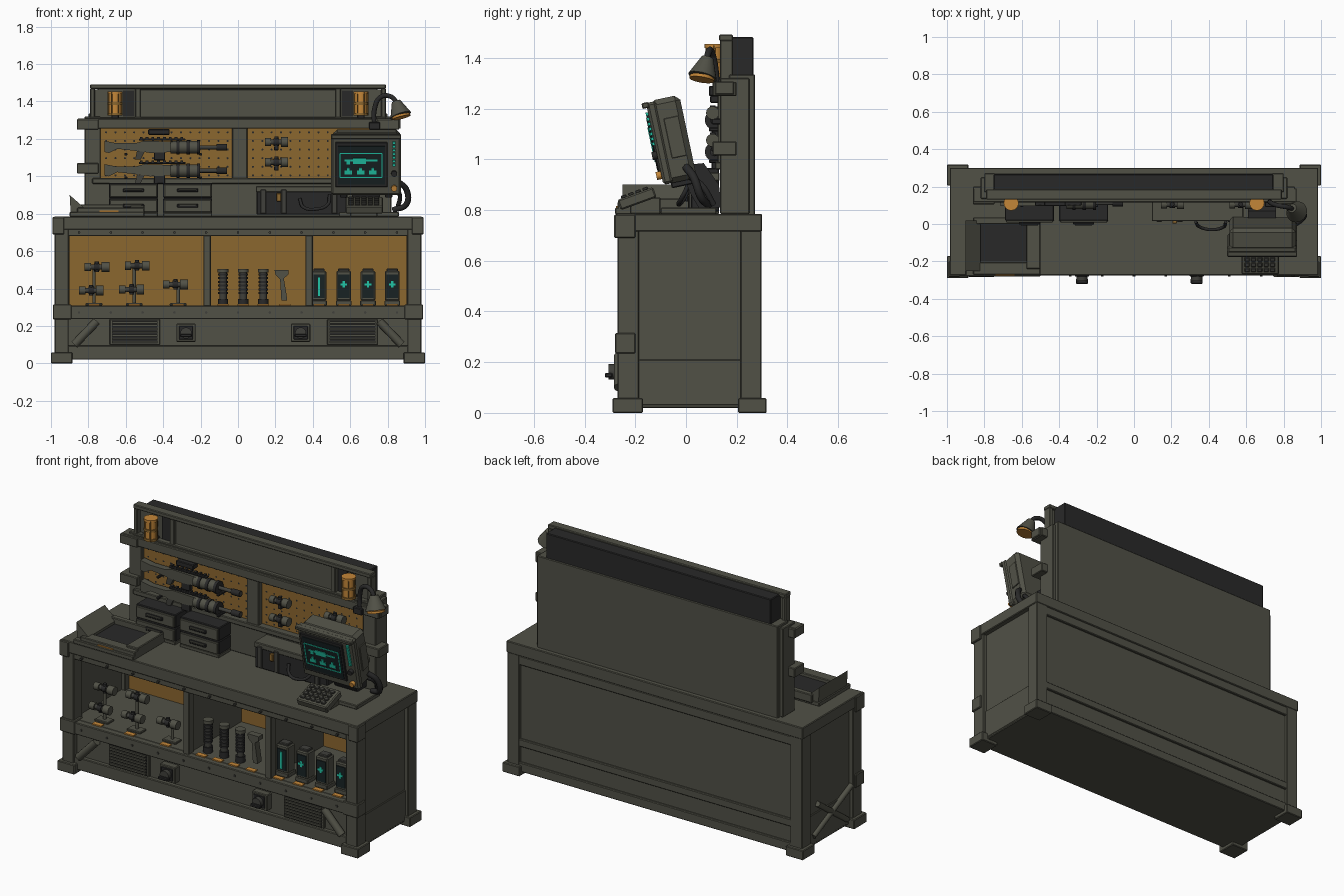
import bpy, bmesh, math
from mathutils import Matrix, Vector

if "Cube" in bpy.data.objects:
    bpy.data.objects.remove(bpy.data.objects["Cube"])

def material(name, c):
    m = bpy.data.materials.new(name)
    m.diffuse_color = (*c, 1)
    m.use_nodes = True
    m.node_tree.nodes["Principled BSDF"].inputs["Base Color"].default_value = m.diffuse_color
    return m

OLIVE = material("olive_grey_metal", (.082, .082, .062))
DARK = material("dark_metal", (.022, .022, .022))
MID = material("mid_grey", (.05, .05, .043))
BROWN = material("amber_board", (.26, .135, .028))
ORANGE = material("bright_orange", (.55, .24, .04))
TEAL = material("teal_glow", (.015, .55, .38))
SCREEN = material("screen_glass", (.009, .016, .017))

def finish(name, bm, mat, m=None, smooth=False):
    if m is not None:
        bm.transform(m)
    bmesh.ops.recalc_face_normals(bm, faces=bm.faces)
    me = bpy.data.meshes.new(name)
    bm.to_mesh(me); bm.free()
    me.materials.append(mat)
    ob = bpy.data.objects.new(name, me)
    bpy.context.collection.objects.link(ob)
    if smooth:
        bpy.ops.object.select_all(action='DESELECT')
        ob.select_set(True)
        bpy.context.view_layer.objects.active = ob
        bpy.ops.object.shade_smooth_by_angle(angle=math.radians(40))
    return ob

def box(name, x0, x1, y0, y1, z0, z1, mat=OLIVE, bev=.004, m=None):
    bm = bmesh.new()
    bmesh.ops.create_cube(bm, size=1)
    for v in bm.verts:
        v.co = Vector(((x0+x1)/2+v.co.x*(x1-x0), (y0+y1)/2+v.co.y*(y1-y0), (z0+z1)/2+v.co.z*(z1-z0)))
    b = min(bev, .25*min(x1-x0, y1-y0, z1-z0))
    if b > .001:
        bmesh.ops.bevel(bm, geom=bm.edges[:], offset=b, segments=1, affect='EDGES')
    return finish(name, bm, mat, m)

def cyl(name, p, q, r, mat=OLIVE, r2=None, n=16, m=None):
    p, q = Vector(p), Vector(q)
    bm = bmesh.new()
    bmesh.ops.create_cone(bm, cap_ends=True, segments=n, radius1=r, radius2=r if r2 is None else r2, depth=(q-p).length)
    bm.transform(Matrix.Translation((p+q)/2) @ (q-p).to_track_quat('Z', 'Y').to_matrix().to_4x4())
    return finish(name, bm, mat, m, True)

def prism(name, pts, a0, a1, mat=OLIVE, axis='y'):
    """Extrude an outline (x,z) along y, or (y,z) along x."""
    bm = bmesh.new()
    put = (lambda u, w, a: (u, a, w)) if axis == 'y' else (lambda u, w, a: (a, u, w))
    f = bm.faces.new([bm.verts.new(put(u, w, a0)) for u, w in pts])
    g = bmesh.ops.extrude_face_region(bm, geom=[f])
    d = Vector(put(0, 0, a1-a0))
    bmesh.ops.translate(bm, vec=d, verts=[e for e in g['geom'] if isinstance(e, bmesh.types.BMVert)])
    return finish(name, bm, mat)

def tube(name, pts, r, mat=DARK):
    cu = bpy.data.curves.new(name, 'CURVE')
    cu.dimensions = '3D'; cu.bevel_depth = r; cu.bevel_resolution = 2; cu.resolution_u = 6
    cu.use_fill_caps = True
    s = cu.splines.new('BEZIER')
    s.bezier_points.add(len(pts)-1)
    for b, p in zip(s.bezier_points, pts):
        b.co = p; b.handle_left_type = b.handle_right_type = 'AUTO'
    cu.materials.append(mat)
    ob = bpy.data.objects.new(name, cu)
    bpy.context.collection.objects.link(ob)

def around(p, ax, deg):
    return Matrix.Translation(p) @ Matrix.Rotation(math.radians(deg), 4, ax)

# --- cabinet carcass ---
box("worktop", -.985, .985, -.275, .30, .715, .785)
box("worktop_front_fascia", -.93, .93, -.265, -.22, .68, .72)
box("bottom_plate", -.96, .96, -.225, .28, .02, .06)
box("shelf_floor", -.95, .95, -.24, .26, .285, .31)
box("back_panel", -.95, .95, .262, .283, .04, .73)
box("compartment_backing", -.92, .92, .25, .262, .31, .715, BROWN, 0)
box("lower_front_panel", -.93, .93, -.235, -.215, .06, .29)
box("shelf_front_rail", -.93, .93, -.275, -.22, .237, .308)
box("bottom_front_rail", -.93, .93, -.26, -.215, .02, .095)
for z0, z1 in ((.02, .075), (.17, .215), (.66, .715)):
    box("back_rail", -.95, .95, .27, .297, z0, z1)
for s in (-1, 1):
    def X(a, b): return sorted((s*a, s*b))
    box("side_panel", *X(.925, .955), -.23, .28, .03, .73)
    box("lower_side_panel", *X(.95, .962), -.2, .23, .03, .21)
    box("front_post", *X(.905, .98), -.27, -.185, .03, .72)
    box("back_post", *X(.9, .98), .215, .298, .03, .72)
    box("front_foot", *X(.885, 1), -.29, -.17, 0, .058)
    box("back_foot", *X(.885, 1), .205, .318, 0, .058)
    box("worktop_corner_cap", *X(.93, .992), -.283, -.2, .69, .782)
    box("post_collar", *X(.89, .99), -.28, -.2, .235, .315)
    cyl("front_strut", (s*.875, -.262, .1), (s*.755, -.262, .225), .022)
    cx = .555 + s*.05 if s < 0 else .612
    c = s*(.552 if s < 0 else .612)
    # ventilation grille
    box("vent_frame", c-.135, c+.135, -.25, -.225, .097, .236)
    box("vent_recess", c-.122, c+.122, -.253, -.246, .105, .23, DARK, 0)
    for i in range(7):
        box("vent_slat", c-.122, c+.122, -.262, -.25, .109+i*.0175, .119+i*.0175, OLIVE, 0)
    # round locking latch
    c = -.278 if s < 0 else .335
    box("latch_plate", c-.052, c+.052, -.275, -.23, .115, .212)
    box("latch_recess", c-.038, c+.038, -.28, -.27, .128, .2, DARK)
    cyl("latch_knob", (c, -.275, .162), (c, -.305, .162), .03, MID)
    box("latch_grip", c-.032, c+.032, -.32, -.29, .14, .158, DARK)
for y0, z0, y1, z1 in ((.17, .08, -.19, .25), (.13, .26, -.15, .06)):
    cyl("side_cross_brace", (-.965, y0, z0), (-.965, y1, z1), .016)
for x0, x1 in ((-.185, -.145), (.36, .4)):
    box("shelf_divider", x0+.008, x1-.008, -.22, .255, .3, .72)
    box("divider_post", x0, x1, -.258, -.21, .3, .7)
for i in range(11):
    for z in (.7, .272):
        cyl("rail_bolt", (-.85+i*.17, -.26, z), (-.85+i*.17, -.281, z), .007, MID, n=8)

# --- upper back wall ---
box("wall_back", -.8, .8, .17, .272, .78, 1.335)
box("lower_wall_panel", -.75, .75, .135, .18, .785, .965)
box("wall_ledge", -.78, .78, .115, .18, .96, .99)
box("wall_top_rail", -.86, .87, .115, .19, 1.255, 1.308)
box("wall_divider", -.032, .05, .125, .18, .965, 1.27)
for x0, x1 in ((-.735, -.03), (.05, .735)):
    box("pegboard", x0, x1, .158, .172, .985, 1.258, BROWN, 0)
    bm = bmesh.new()
    nx = int((x1-x0-.04)/.05)
    for i in range(nx+1):
        for j in range(6):
            bmesh.ops.create_circle(bm, cap_ends=True, segments=6, radius=.006,
                matrix=Matrix.Translation((x0+.03+i*.05, .1565, 1.005+j*.046)) @ Matrix.Rotation(math.pi/2, 4, 'X'))
    finish("peg_holes", bm, DARK)
for s in (-1, 1):
    def X(a, b): return sorted((s*a, s*b))
    box("wall_side_post", *X(.735, .82), .135, .25, .785, 1.32)
    for z in (1.25, 1.015):
        box("post_clamp", *X(.745, .862), .105, .2, z, z+.056)
    # sign end sections and lamps
    box("sign_end_post", *X(.765, .79), .135, .185, 1.305, 1.47)
    box("sign_niche", *X(.55, .765), .165, .175, 1.31, 1.465, OLIVE, 0)
    box("niche_shadow", *X(.555, .615), .158, .166, 1.32, 1.46, DARK, 0)
    box("sign_inner_post", *X(.52, .55), .135, .185, 1.305, 1.47)
    lx = s*.657
    cyl("lamp_glow", (lx, .112, 1.335), (lx, .112, 1.44), .034, ORANGE)
    for z in (1.325, 1.382, 1.44):
        cyl("lamp_band", (lx, .112, z), (lx, .112, z+.014), .04, BROWN if z < 1.44 else ORANGE)
    for k in range(6):
        a = k*math.pi/3
        u, v = lx+.037*math.cos(a), .112+.037*math.sin(a)
        cyl("lamp_cage_bar", (u, v, 1.33), (u, v, 1.45), .004, BROWN, n=6)
    box("lamp_bracket", lx-.02, lx+.02, .12, .17, 1.308, 1.33, DARK)
box("sign_panel", -.525, .525, .155, .18, 1.305, 1.465)
box("sign_top_lip", -.79, .79, .13, .185, 1.467, 1.492)
box("sign_bottom_lip", -.79, .79, .13, .185, 1.298, 1.318)
box("sign_housing", -.75, .745, .172, .266, 1.33, 1.482, DARK)

# --- tools on the pegboards ---
def scope(x, y, z, l=.13):
    cyl("scope_tube", (x-l/2, y, z), (x+l/2, y, z), .014, MID)
    cyl("scope_objective", (x+l*.2, y, z), (x+l/2+.002, y, z), .026, OLIVE)
    cyl("scope_eyepiece", (x-l/2, y, z), (x-l*.24, y, z), .022, OLIVE)
    cyl("scope_turret", (x, y, z-.026), (x, y, z+.03), .011, DARK)
    cyl("scope_ring", (x-.014, y, z), (x+.014, y, z), .02, DARK)

for z in (1.155, 1.03):
    prism("rifle_stock", [(-.715, z+.035), (-.715, z-.025), (-.69, z-.03), (-.645, z-.008), (-.52, z-.022),
          (-.47, z-.03), (-.35, z-.025), (-.35, z+.03), (-.5, z+.035), (-.55, z+.022), (-.65, z+.022)], .095, .135)
    cyl("rifle_handguard", (-.36, .112, z), (-.21, .112, z), .033)
    for i in range(3):
        cyl("handguard_ring", (-.33+i*.055, .112, z), (-.312+i*.055, .112, z), .038, DARK)
    cyl("rifle_barrel", (-.21, .112, z), (-.06, .112, z), .011, MID)
    cyl("rifle_muzzle", (-.115, .112, z), (-.06, .112, z), .018, DARK)
    box("rifle_rail", -.53, -.28, .1, .125, z+.036, z+.046, DARK)
    for i in range(8):
        box("rail_tooth", -.525+i*.031, -.51+i*.031, .1, .125, z+.044, z+.054, DARK, 0)
    prism("rifle_grip", [(-.54, z-.02), (-.5, z-.025), (-.52, z-.065), (-.55, z-.065)], .1, .13, MID)
    box("rifle_magazine", -.45, -.39, .1, .128, z-.07, z-.02, DARK)
    for x in (-.6, -.2):
        box("rifle_hook", x-.008, x+.008, .09, .165, z-.045, z-.03, DARK)
box("rifle_sight", -.48, -.365, .095, .14, 1.222, 1.252, DARK)
for x in (.205, .57):
    for z in (1.183, 1.075):
        scope(x, .105, z, .12)
        box("scope_hook", x-.012, x+.012, .1, .165, z-.045, z-.022, DARK)

# --- drawer boxes and case ---
for x0 in (-.69, -.4):
    for z0 in (.803, .885):
        box("drawer_body", x0, x0+.262, .018, .13, z0, z0+.08, DARK)
        box("drawer_front", x0+.005, x0+.257, .008, .022, z0+.004, z0+.072)
        box("drawer_pull", x0+.075, x0+.187, -.004, .01, z0+.03, z0+.05, DARK)
        box("drawer_pull_lip", x0+.085, x0+.177, -.008, .0, z0+.04, z0+.048)
    box("drawer_plinth", x0, x0+.262, .015, .13, .783, .806)
box("case_body", .1, .58, .02, .13, .795, .94, DARK)
box("case_lid", .095, .585, .015, .133, .915, .948)
for x in (.12, .23, .5):
    box("case_strap", x, x+.03, .01, .03, .8, .93, MID)
box("case_latch", .205, .23, .002, .02, .865, .91, BROWN)
tube("case_handle", [(.33, .01, .88), (.35, -.015, .835), (.42, -.03, .825), (.48, -.015, .85), (.49, .01, .9)], .009)

# --- parts tray at the left ---
box("tray_base", -.9, -.5, -.28, .02, .783, .81)
box("tray_mat", -.83, -.57, -.2, 0, .808, .815, DARK, 0)
box("tray_right_wall", -.575, -.5, -.24, .02, .8, .845)
box("tray_back_wall", -.86, -.5, 0, .035, .8, .85)
box("tray_front_lip", -.86, -.5, -.27, -.205, .8, .832)
prism("tray_left_wing", [(-.9, .9), (-.895, .81), (-.82, .81), (-.82, .83)], -.25, .02)
box("tray_tag", -.74, -.64, -.276, -.268, .8, .816, ORANGE, 0)

# --- monitor, tilted down toward the user ---
M = around((.685, -.055, 1.075), 'X', 12)
box("monitor_body", -.175, .18, -.055, .065, -.165, .17, OLIVE, .02, M)
box("monitor_bezel", -.187, .187, -.07, -.03, -.165, .165, OLIVE, .01, M)
box("monitor_hood", -.187, .187, -.088, -.06, .145, .168, OLIVE, .004, M)
box("monitor_side_hatch", .178, .186, -.015, .045, -.07, .09, OLIVE, .002, M)
box("screen_surround", -.165, .115, -.079, -.066, -.12, .125, DARK, .004, M)
box("screen", -.15, .1, -.082, -.078, -.105, .105, SCREEN, 0, M)
def mark(x0, x1, z0, z1):
    box("screen_mark", x0, x1, -.085, -.081, z0, z1, TEAL, 0, M)
for z in (-.066, .066): mark(-.14, .085, z-.003, z+.003)
for x in (-.14, .085): mark(x-.003, x+.003, -.066, .066)
mark(-.115, .06, .022, .032); mark(-.07, .0, .01, .04); mark(-.105, -.085, .006, .03)
for i in range(3):
    mark(-.115+i*.065, -.075+i*.065, -.048, -.028)
    mark(-.102+i*.065, -.088+i*.065, -.028, -.012)
for i in range(7):
    box("status_light", .142, .158, -.08, -.068, -.005+i*.02, .008+i*.02, TEAL, 0, M)
for z in (-.045, -.125):
    cyl("monitor_knob", (.15, -.06, z), (.15, -.09, z), .016, ORANGE if z < -.1 else DARK, n=12, m=M)
for x in (-.12, .12):
    box("monitor_foot", x-.02, x+.02, -.04, .05, -.185, -.16, DARK, .004, M)
# stand, cables and keypad
box("monitor_stand_base", .54, .86, -.1, .12, .785, .81)
prism("monitor_stand_arm", [(-.01, .93), (.02, .98), (.07, .985), (.13, .9), (.14, .81), (.05, .81), (.02, .86)], .61, .76, DARK, 'x')
tube("monitor_cable", [(.86, .0, .97), (.9, .03, .93), (.9, .06, .85), (.83, .09, .82)], .016)
tube("monitor_cable", [(.83, .0, .94), (.865, .06, .9), (.85, .11, .82)], .012)
K = around((.67, -.19, .85), 'X', 20)
box("keypad_body", -.095, .105, -.08, .07, -.025, .018, OLIVE, .006, K)
box("keypad_riser", .6, .745, -.22, -.1, .785, .85)
for i in range(5):
    for j in range(4):
        box("key", -.078+i*.034, -.052+i*.034, -.062+j*.03, -.04+j*.03, .016, .028, MID, .003, K)

# --- gooseneck lamp ---
tube("lamp_gooseneck", [(.73, .12, 1.26), (.73, .115, 1.36), (.765, .1, 1.425), (.82, .09, 1.425), (.85, .08, 1.39)], .013)
box("lamp_mount", .7, .76, .09, .14, 1.25, 1.29, DARK)
cyl("lamp_shade", (.87, .065, 1.325), (.845, .085, 1.4), .058, OLIVE, .024, 20)
cyl("lamp_bulb", (.874, .062, 1.314), (.871, .064, 1.326), .05, ORANGE)

# --- shelf contents ---
def tag(x):
    box("shelf_tag", x-.03, x+.03, -.245, -.215, .309, .316, ORANGE, 0)
for x, levels in ((-.77, (.39, .515)), (-.555, (.395, .522)), (-.32, (.422,))):
    box("scope_stand_base", x-.045, x+.045, -.2, -.14, .308, .322, OLIVE)
    cyl("scope_stand_pole", (x, -.165, .31), (x, -.165, levels[-1]), .009, OLIVE)
    for k, z in enumerate(levels):
        scope(x-.015+.03*k, -.185, z, .13)
    tag(x)
for x in (-.08, .028, .135):
    cyl("grip_core", (x, -.17, .33), (x, -.17, .5), .02, MID)
    cyl("grip_base", (x, -.17, .31), (x, -.17, .345), .027, DARK)
    for i in range(6):
        cyl("grip_rib", (x, -.17, .37+i*.02), (x, -.17, .381+i*.02), .026, DARK)
    cyl("grip_collar", (x, -.17, .485), (x, -.17, .505), .029, OLIVE)
    tag(x)
prism("angled_grip", [(.195, .5), (.27, .5), (.27, .475), (.245, .455), (.262, .35), (.262, .335), (.232, .335), (.225, .45), (.2, .475)], -.19, -.15)
tag(.25)
for i, x in enumerate((.433, .565, .695, .825)):
    box("cell_case", x-.039, x+.039, -.2, -.13, .335, .495, OLIVE, .006)
    box("cell_face", x-.03, x+.03, -.206, -.198, .35, .475, SCREEN, 0)
    box("cell_cap", x-.03, x+.03, -.19, -.14, .49, .507, MID)
    box("cell_base", x-.042, x+.042, -.205, -.125, .309, .337, OLIVE)
    box("cell_light", x-.006, x+.006, -.21, -.205, *((.36, .46) if i == 0 else (.405, .44)), TEAL, 0)
    if i:
        box("cell_light_bar", x-.018, x+.018, -.2105, -.205, .417, .428, TEAL, 0)
    tag(x)
